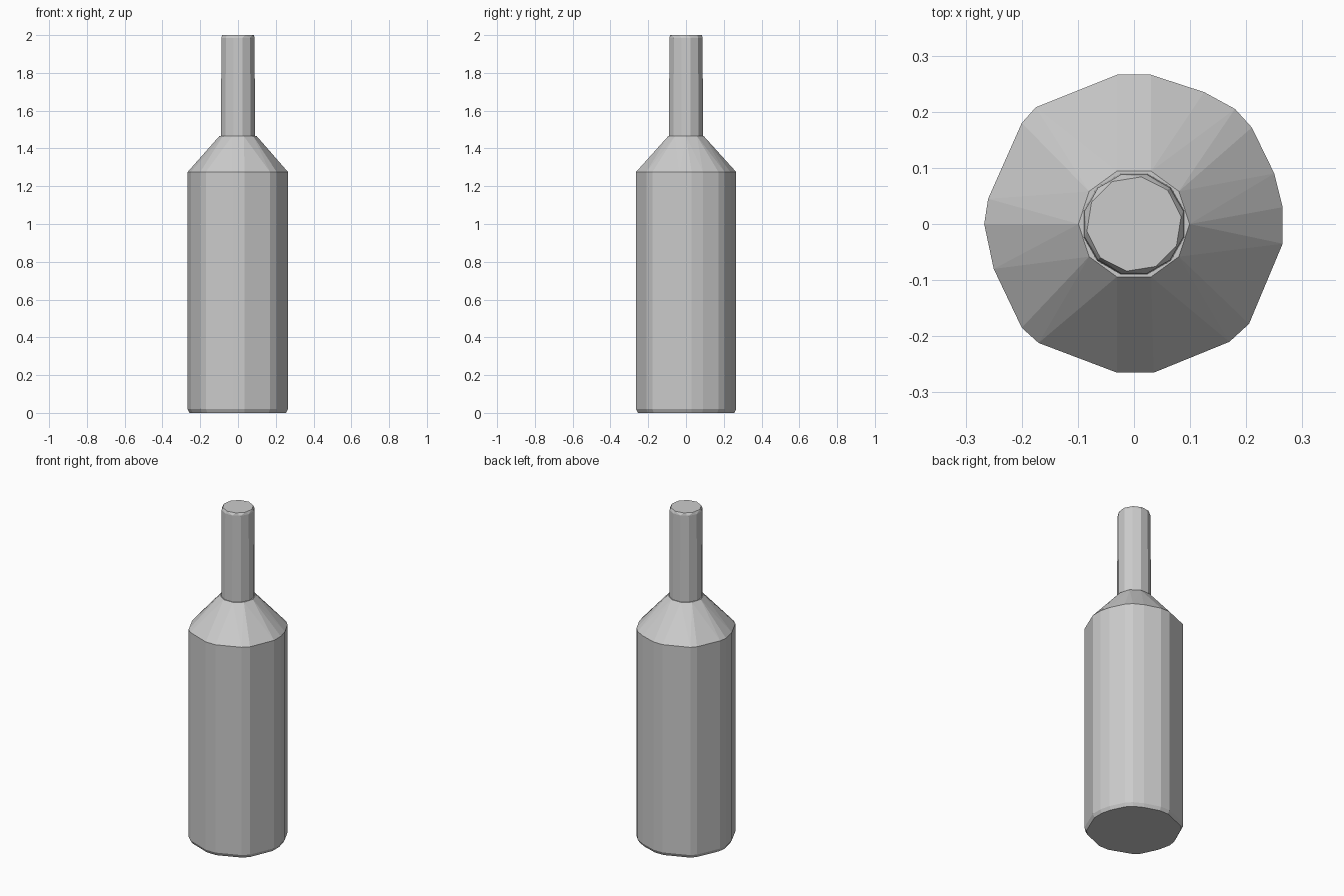
import bpy, bmesh
from math import cos, sin, tau, radians

if "Cube" in bpy.data.objects:
    bpy.data.objects.remove(bpy.data.objects["Cube"], do_unlink=True)

# One plain grey for the whole bottle
GREY = (0.6, 0.6, 0.6, 1)
grey = bpy.data.materials.new("plain_grey")
grey.use_nodes = True
grey.diffuse_color = GREY
grey.node_tree.nodes["Principled BSDF"].inputs["Base Color"].default_value = GREY

# Slightly uneven, hand-cut body outline
OUTLINE = [(.265, -.035), (.265, .03), (.25, .09), (.21, .172), (.18, .205),
           (.125, .235), (.03, .266), (-.03, .266), (-.175, .208), (-.2, .18),
           (-.26, .045), (-.267, 0), (-.25, -.08), (-.2, -.185), (-.17, -.212),
           (-.03, -.265), (.035, -.265), (.17, -.21), (.205, -.178)]


def section(z, scale=1):
    return [(x * scale, y * scale, z) for x, y in OUTLINE]


def ring(z, radius, sides, turn=0):
    angles = [tau * (i + turn) / sides for i in range(sides)]
    return [(radius * cos(a), radius * sin(a), z) for a in angles]


def hull(name, rings):
    """Wrap a convex faceted skin around a stack of rings."""
    bm = bmesh.new()
    for co in sum(rings, []):
        bm.verts.new(co)
    result = bmesh.ops.convex_hull(bm, input=bm.verts[:])
    loose = set(result["geom_interior"]) | set(result["geom_unused"])
    bmesh.ops.delete(bm, geom=[v for v in loose if isinstance(v, bmesh.types.BMVert)],
                     context="VERTS")
    bmesh.ops.dissolve_limit(bm, angle_limit=radians(1), verts=bm.verts[:], edges=bm.edges[:])
    bmesh.ops.recalc_face_normals(bm, faces=bm.faces[:])
    mesh = bpy.data.meshes.new(name)
    bm.to_mesh(mesh)
    bm.free()
    mesh.materials.append(grey)
    bpy.context.collection.objects.link(bpy.data.objects.new(name, mesh))


# Body with a clipped base edge and a sloping faceted shoulder
hull("bottle_body", [section(0, .96), section(.02), section(1.275), ring(1.465, .099, 10)])

# Straight neck with a clipped, closed top
hull("bottle_neck", [ring(1.45, .093, 12, .5), ring(1.985, .091, 12, .5), ring(2, .085, 10, .25)])
